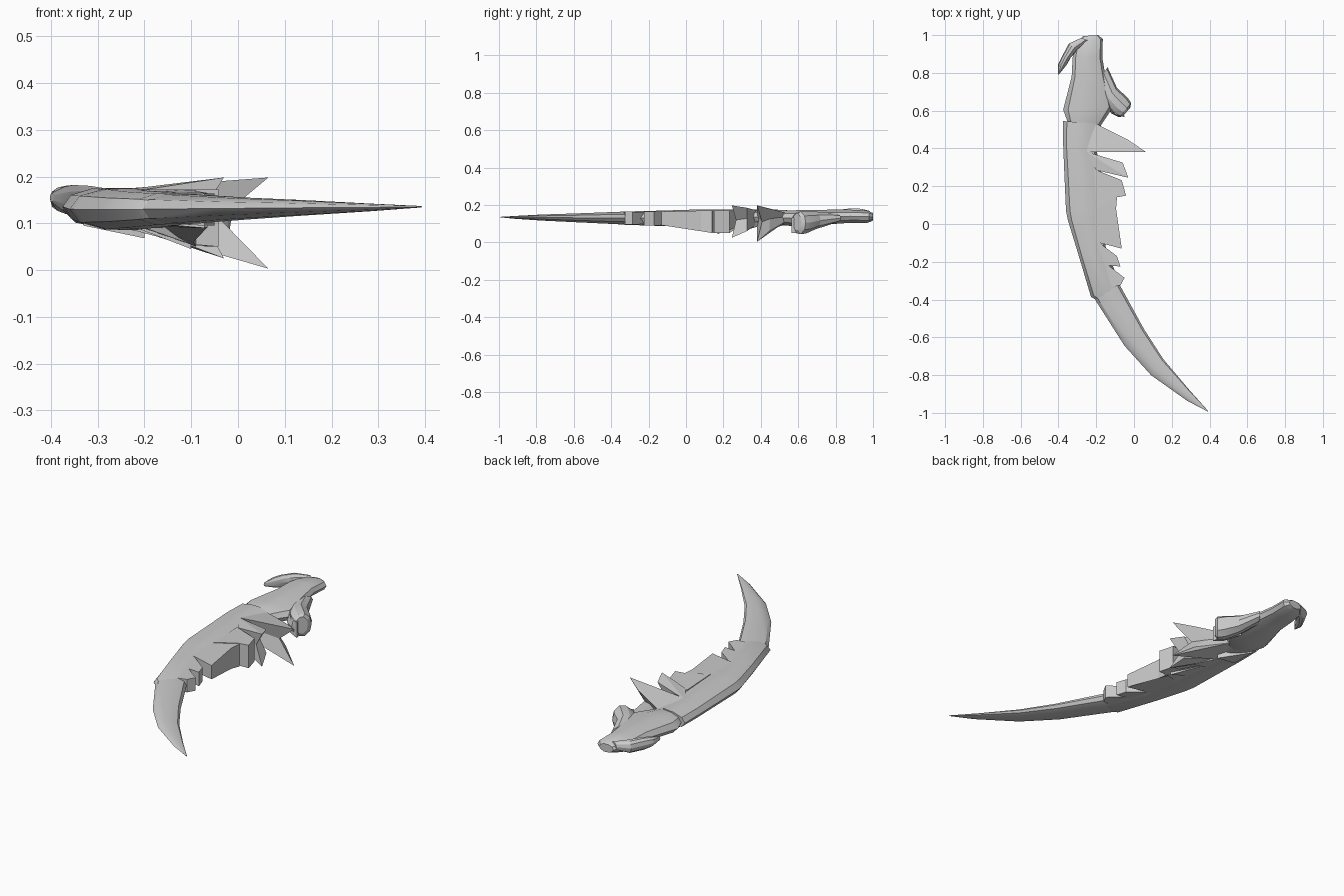
import bpy, bmesh
from mathutils import Vector

grey = bpy.data.materials.new("bone grey")
grey.diffuse_color = (0.6, 0.6, 0.6, 1)


def finish(name, bm, angle):
    bmesh.ops.remove_doubles(bm, verts=bm.verts, dist=0.0005)
    bmesh.ops.recalc_face_normals(bm, faces=bm.faces)
    me = bpy.data.meshes.new(name)
    bm.to_mesh(me)
    bm.free()
    me.materials.append(grey)
    ob = bpy.data.objects.new(name, me)
    bpy.context.collection.objects.link(ob)
    bpy.context.view_layer.objects.active = ob
    ob.select_set(True)
    if angle:
        bpy.ops.object.shade_smooth_by_angle(angle=angle)
    ob.select_set(False)


# cross-section: (fraction from left to right edge, fraction of half height)
SECTION = [(0, 0), (.1, .62), (.35, .95), (.65, 1), (.92, .6), (1, 0),
           (.92, -.6), (.65, -1), (.35, -.95), (.1, -.62)]


def loft(name, rows, angle=0.6):
    """Each row: left x, left y, right x, right y, low z, high z."""
    bm = bmesh.new()
    rings = []
    for lx, ly, rx, ry, lo, hi in rows:
        mid, half = (lo + hi) / 2, (hi - lo) / 2
        rings.append([bm.verts.new((lx + (rx - lx) * u, ly + (ry - ly) * u, mid + half * v))
                      for u, v in SECTION])
    n = len(SECTION)
    for a, b in zip(rings, rings[1:]):
        for i in range(n):
            bm.faces.new((a[i], a[(i + 1) % n], b[(i + 1) % n], b[i]))
    bm.faces.new(rings[0])
    bm.faces.new(rings[-1])
    finish(name, bm, angle)


def tuft(name, pts, notch=0.0):
    """Flared wedge from outline points (x, y, low z, high z, notch weight)."""
    bm = bmesh.new()
    root = (Vector(pts[0][:2]) + Vector(pts[-1][:2])) / 2
    cols = []
    for i, (x, y, lo, hi) in enumerate(pts):
        inner = i in (0, len(pts) - 1)
        p = Vector((x, y)).lerp(root, 0 if inner else notch)
        cols.append([bm.verts.new(c) for c in
                     ((x, y, hi), (p.x, p.y, .55 * hi + .45 * lo), (x, y, lo))])
    # fans over the top and bottom, then the folded side walls
    for k in (0, 2):
        for i in range(1, len(cols) - 1):
            bm.faces.new((cols[0][k], cols[i][k], cols[i + 1][k]))
    for i, a in enumerate(cols):
        b = cols[(i + 1) % len(cols)]
        for k in (0, 1):
            bm.faces.new((a[k], b[k], b[k + 1], a[k + 1]))
    finish(name, bm, 0)


# main curved limb in three overlapping segments
loft("upper_limb", [
    (-.27, .995, -.19, 1.0, .115, .158), (-.31, .95, -.165, .98, .105, .17),
    (-.325, .88, -.168, .88, .105, .175), (-.33, .78, -.15, .78, .098, .175),
    (-.375, .605, -.11, .62, .085, .173), (-.355, .55, -.17, .53, .09, .17),
    (-.34, .5, -.2, .48, .1, .16)])
loft("middle_limb", [
    (-.375, .545, -.18, .53, .095, .174), (-.375, .42, -.2, .4, .095, .176),
    (-.368, .25, -.17, .25, .09, .176), (-.36, .07, -.15, .09, .085, .176),
    (-.35, .02, -.15, .03, .085, .175), (-.295, -.16, -.15, -.12, .088, .17),
    (-.228, -.385, -.075, -.32, .095, .165), (-.19, -.41, -.07, -.36, .102, .158)])
loft("claw_blade", [
    (-.22, -.36, -.1, -.28, .098, .163), (-.2, -.41, -.055, -.36, .098, .163),
    (-.05, -.645, .055, -.56, .108, .155), (.09, -.8, .155, -.715, .116, .15),
    (.28, -.935, .29, -.875, .126, .142), (.392, -.994, .393, -.99, .134, .137)])

# ragged tufts along the inner edge
tuft("long_spike", [(-.2, .53, .11, .16), (-.03, .445, .06, .18),
                    (.065, .38, .003, .198), (-.27, .38, .1, .172)], .35)
tuft("forked_spike", [(-.26, .385, .1, .17), (-.06, .325, .06, .185),
                      (-.03, .245, .025, .198), (-.2, .285, .09, .172)], .25)
tuft("broad_tuft", [(-.21, .29, .09, .17), (-.11, .225, .055, .17),
                    (-.065, .232, .05, .172), (-.042, .15, .05, .172),
                    (-.1, .14, .055, .172), (-.2, .08, .09, .172)])
tuft("inner_spike", [(-.19, .2, .09, .17), (-.09, .14, .05, .17),
                     (-.095, .08, .06, .17), (-.065, -.13, .092, .165),
                     (-.22, -.09, .09, .17)])
tuft("lower_tuft", [(-.21, -.08, .095, .165), (-.09, -.17, .09, .164),
                    (-.072, -.225, .09, .164), (-.13, -.22, .095, .164),
                    (-.2, -.25, .1, .16)])
tuft("small_tuft", [(-.16, -.2, .1, .162), (-.05, -.285, .095, .164),
                    (-.072, -.325, .095, .164), (-.15, -.34, .1, .16)])
# feathered barbs beneath the tufts
for i, (x, y, z) in enumerate([(-.1, .17, .045), (-.13, .3, .06), (-.2, .42, .068)]):
    tuft("under_barb_%d" % i, [(x - .13, y + .12, .095, .12), (x, y, z, z + .03),
                               (x - .13, y - .02, .095, .12)])

# knuckle on the inner side and hooked nail at the end
loft("knuckle", [
    (-.2, .74, -.14, .83, .105, .155), (-.16, .64, -.09, .72, .07, .165),
    (-.12, .585, -.035, .67, .047, .168), (-.08, .565, -.015, .64, .045, .165),
    (-.06, .57, -.02, .615, .065, .155)], 0.35)
tuft("knuckle_barb", [(-.16, .66, .08, .15), (-.1, .58, .06, .15),
                      (-.05, .565, .05, .13), (-.06, .62, .05, .15)])
loft("hooked_nail", [
    (-.28, .985, -.24, .97, .13, .17), (-.345, .955, -.3, .92, .115, .18),
    (-.385, .88, -.335, .88, .118, .182), (-.402, .845, -.355, .845, .125, .178),
    (-.402, .79, -.395, .795, .145, .165)], 0.35)
